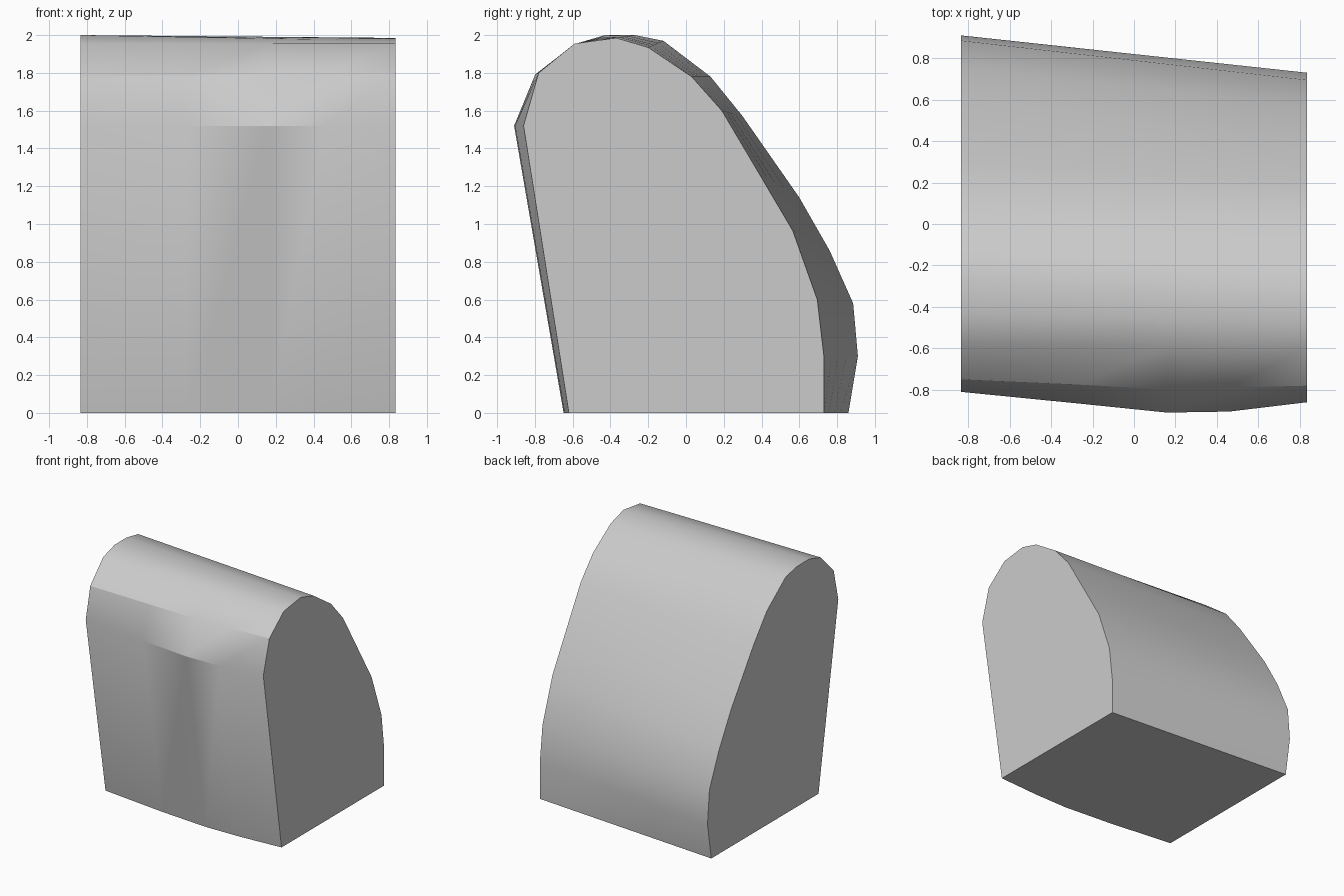
import bpy, bmesh, math

cube = bpy.data.objects.get("Cube")
if cube:
    bpy.data.objects.remove(cube, do_unlink=True)

grey = bpy.data.materials.new("plain grey")
grey.use_nodes = True
colour = (0.6, 0.6, 0.6, 1)
grey.diffuse_color = colour
grey.node_tree.nodes["Principled BSDF"].inputs["Base Color"].default_value = colour

# Crown and sloping back at each end, as (y, z) from front to back
HALF = 0.835
left_end = [(-0.58, 1.955), (-0.43, 2.0), (-0.27, 2.0), (-0.12, 1.97), (0.13, 1.78), (0.3, 1.57),
            (0.6, 1.14), (0.76, 0.86), (0.885, 0.58), (0.91, 0.3), (0.86, 0)]
right_end = [(-0.59, 1.955), (-0.48, 1.97), (-0.37, 1.985), (-0.2, 1.935), (0.03, 1.78), (0.19, 1.6),
             (0.4, 1.245), (0.565, 0.965), (0.695, 0.6), (0.73, 0.3), (0.73, 0)]

# Bowed front: x, then y at the foot, at the widest line and at the brow
front = [(-HALF, -0.55, -0.81, -0.75), (-0.27, -0.615, -0.866, -0.775), (0.16, -0.648, -0.91, -0.798),
         (0.46, -0.643, -0.905, -0.79), (HALF, -0.62, -0.86, -0.78)]

bm = bmesh.new()
rings = []
for x, foot, belly, brow in front:
    t = (x + HALF) / (2 * HALF)
    section = [(foot, 0), (belly, 1.52), (brow, 1.78 + 0.02 * t)]
    section += [(a[0] + (b[0] - a[0]) * t, a[1] + (b[1] - a[1]) * t)
                for a, b in zip(left_end, right_end)]
    rings.append([bm.verts.new((x, y, z)) for y, z in section])

# Skin between the sections, underside included, then cap the ends
for r, s in zip(rings, rings[1:]):
    for i in range(len(r)):
        j = (i + 1) % len(r)
        bm.faces.new((r[i], r[j], s[j], s[i]))
bm.faces.new(rings[0])
bm.faces.new(rings[-1])
bmesh.ops.recalc_face_normals(bm, faces=bm.faces)

mesh = bpy.data.meshes.new("rounded_block")
bm.to_mesh(mesh)
bm.free()
mesh.materials.append(grey)
block = bpy.data.objects.new("rounded_block", mesh)
bpy.context.collection.objects.link(block)
bpy.ops.object.select_all(action="DESELECT")
block.select_set(True)
bpy.context.view_layer.objects.active = block
bpy.ops.object.shade_smooth_by_angle(angle=math.radians(30))
